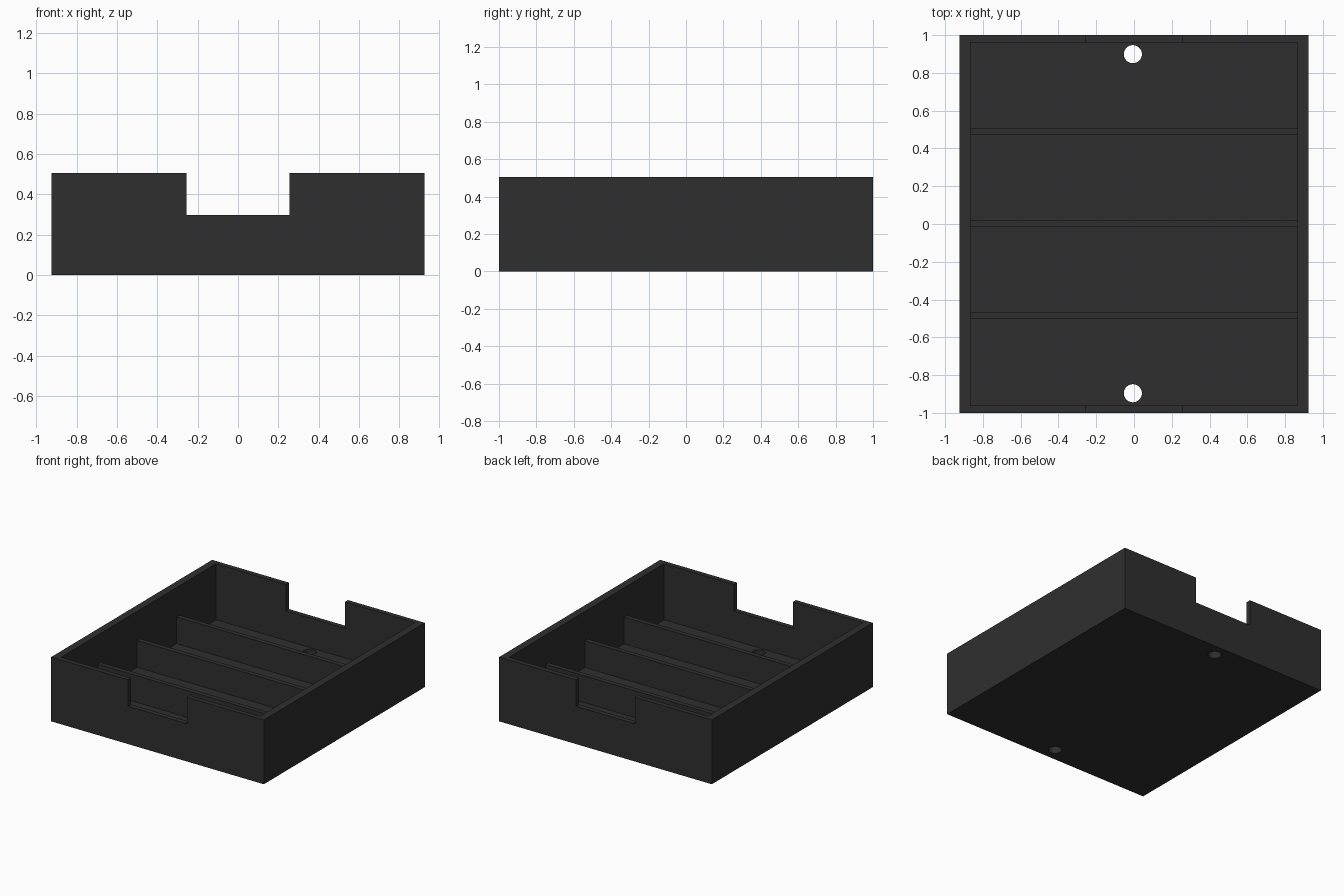
import bpy

cube = bpy.data.objects.get("Cube")
if cube:
    bpy.data.objects.remove(cube, do_unlink=True)

HALF_X, HALF_Y, HEIGHT = 0.925, 1.0, 0.505
INNER_X, INNER_Y, FLOOR = 0.865, 0.962, 0.065
DIVIDER_TOP = 0.275

plastic = bpy.data.materials.new("charcoal plastic")
plastic.use_nodes = True
colour = (0.028, 0.028, 0.028, 1)
plastic.diffuse_color = colour
plastic.node_tree.nodes["Principled BSDF"].inputs["Base Color"].default_value = colour


def box(name, low, high):
    """Axis-aligned box between two corners."""
    bpy.ops.mesh.primitive_cube_add(size=1)
    ob = bpy.context.object
    ob.name = name
    ob.location = [(a + b) / 2 for a, b in zip(low, high)]
    ob.scale = [b - a for a, b in zip(low, high)]
    bpy.ops.object.transform_apply(location=True, rotation=False, scale=True)
    ob.data.materials.append(plastic)
    return ob


def cut(target, cutter):
    """Subtract the cutter and discard it."""
    cutter.hide_render = True
    mod = target.modifiers.new("cut", "BOOLEAN")
    mod.operation = "DIFFERENCE"
    mod.solver = "EXACT"
    mod.object = cutter
    bpy.context.view_layer.objects.active = target
    bpy.ops.object.modifier_apply(modifier=mod.name)
    bpy.data.objects.remove(cutter, do_unlink=True)


# Open tray with a floor and four walls
tray = box("tray", (-HALF_X, -HALF_Y, 0), (HALF_X, HALF_Y, HEIGHT))
cut(tray, box("cavity_cutter", (-INNER_X, -INNER_Y, FLOOR), (INNER_X, INNER_Y, 1)))

# Matching notches through the front and back walls
cut(tray, box("notch_cutter", (-0.256, -2, 0.297), (0.256, 2, 1)))

# Round holes through the floor near each end
for y in (-0.896, 0.899):
    bpy.ops.mesh.primitive_cylinder_add(vertices=32, radius=0.048, depth=0.4,
                                        location=(-0.006, y, 0))
    hole = bpy.context.object
    hole.data.materials.append(plastic)
    cut(tray, hole)

# Low dividers across the tray, set slightly into floor and walls
for name, y in (("front", -0.485), ("middle", 0.002), ("back", 0.489)):
    box(name + "_divider", (-INNER_X - 0.01, y - 0.0185, FLOOR - 0.01),
        (INNER_X + 0.01, y + 0.0185, DIVIDER_TOP))
